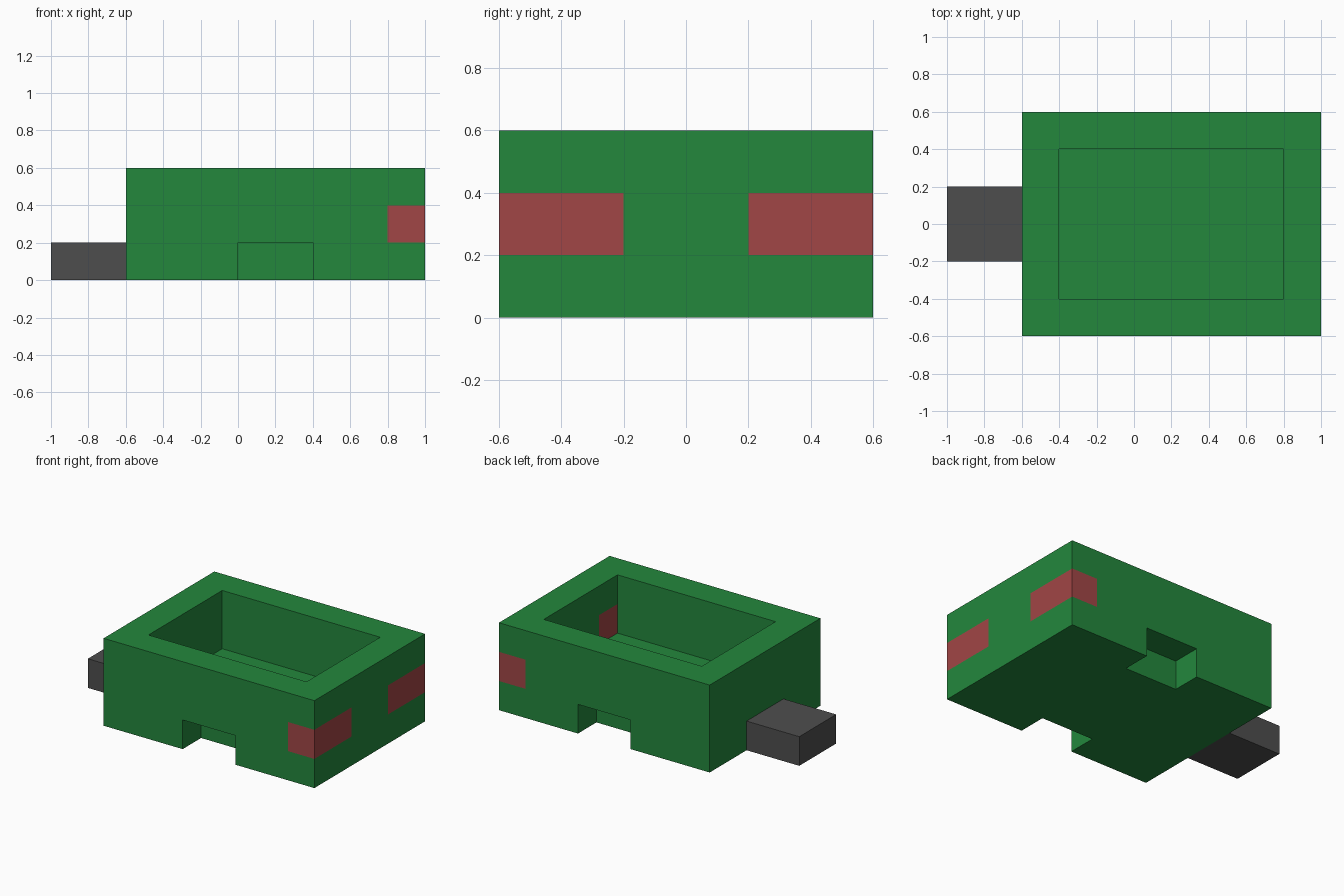
import bpy
import bmesh

cube = bpy.data.objects.get("Cube")
if cube:
    bpy.data.objects.remove(cube, do_unlink=True)


def material(name, rgb):
    m = bpy.data.materials.new(name)
    m.use_nodes = True
    m.diffuse_color = (*rgb, 1)
    bsdf = next(n for n in m.node_tree.nodes if n.type == 'BSDF_PRINCIPLED')
    bsdf.inputs["Base Color"].default_value = (*rgb, 1)
    return m


GREEN = material("green", (0.017, 0.244, 0.046))
RED = material("red", (0.358, 0.061, 0.061))
GREY = material("dark grey", (0.076, 0.076, 0.076))


def block_shell(name, cuts, solid, colour, mats):
    """Closed outer skin of the solid cells in a grid of box cells."""
    bm = bmesh.new()
    corners = {}

    def corner(idx):
        if idx not in corners:
            corners[idx] = bm.verts.new([cuts[a][idx[a]] for a in range(3)])
        return corners[idx]

    def filled(cell):
        if any(not 0 <= cell[a] < len(cuts[a]) - 1 for a in range(3)):
            return False
        return solid(*[(cuts[a][cell[a]] + cuts[a][cell[a] + 1]) / 2 for a in range(3)])

    nx, ny, nz = [len(c) - 1 for c in cuts]
    for cell in [(i, j, k) for i in range(nx) for j in range(ny) for k in range(nz)]:
        if not filled(cell):
            continue
        centre = [(cuts[a][cell[a]] + cuts[a][cell[a] + 1]) / 2 for a in range(3)]
        for axis in range(3):
            u, v = (axis + 1) % 3, (axis + 2) % 3
            for side in (0, 1):
                beside = list(cell)
                beside[axis] += 2 * side - 1
                if filled(beside):
                    continue
                loop = []
                for du, dv in ((0, 0), (1, 0), (1, 1), (0, 1)):
                    p = list(cell)
                    p[axis] += side
                    p[u] += du
                    p[v] += dv
                    loop.append(corner(tuple(p)))
                face = bm.faces.new(loop if side else loop[::-1])
                face.material_index = colour(*centre)
    mesh = bpy.data.meshes.new(name)
    bm.to_mesh(mesh)
    bm.free()
    for m in mats:
        mesh.materials.append(m)
    obj = bpy.data.objects.new(name, mesh)
    bpy.context.collection.objects.link(obj)
    return obj


# Open box body: recessed bed on top, a notch under each long side
def body_solid(x, y, z):
    bed = -0.4 < x < 0.8 and abs(y) < 0.4 and z > 0.2
    notch = 0 < x < 0.4 and abs(y) > 0.4 and z < 0.2
    return not (bed or notch)


# Red lamp blocks set into the two corners of the +x wall
def body_colour(x, y, z):
    return int(x > 0.8 and abs(y) > 0.2 and 0.2 < z < 0.4)


block_shell("trailer_body",
            [(-0.6, -0.4, 0, 0.4, 0.8, 1), (-0.6, -0.4, -0.2, 0.2, 0.4, 0.6), (0, 0.2, 0.4, 0.6)],
            body_solid, body_colour, [GREEN, RED])

# Tow hitch
block_shell("tow_hitch", [(-1, -0.6), (-0.2, 0.2), (0, 0.2)],
            lambda x, y, z: True, lambda x, y, z: 0, [GREY])
